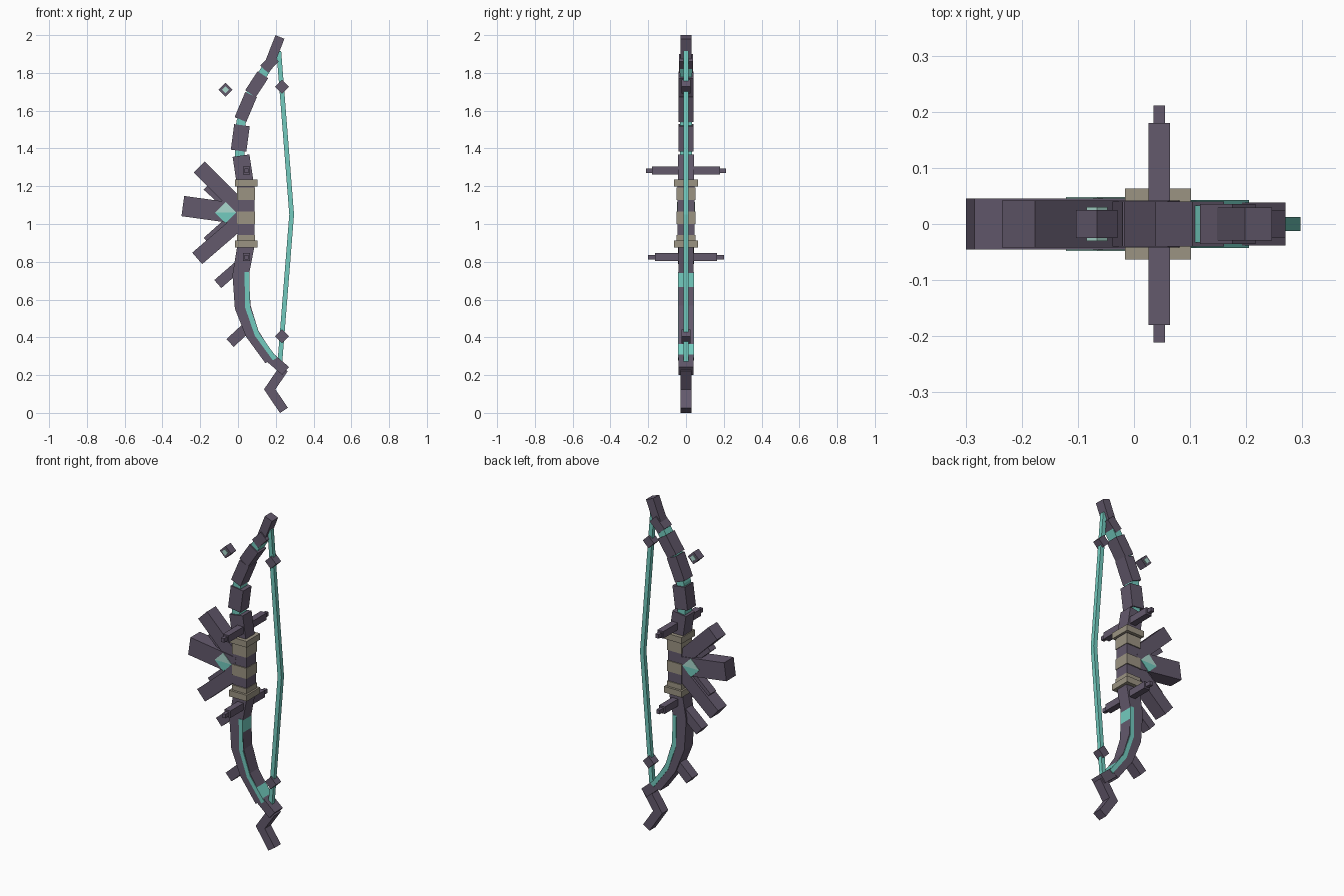
import bpy, bmesh
from mathutils import Vector

cube = bpy.data.objects.get("Cube")
if cube:
    bpy.data.objects.remove(cube, do_unlink=True)


def material(name, rgb):
    m = bpy.data.materials.new(name)
    m.use_nodes = True
    m.diffuse_color = (*rgb, 1)
    m.node_tree.nodes["Principled BSDF"].inputs["Base Color"].default_value = (*rgb, 1)
    return m


PURPLE = material("dusky purple", (0.125, 0.1, 0.15))
TAN = material("wrap tan", (0.33, 0.295, 0.225))
TEAL = material("glowing teal", (0.17, 0.6, 0.52))
PALE = material("pale teal", (0.4, 0.69, 0.61))


def prism(name, outline, depth, mat, y=0):
    """Extrude an x-z outline along y, centred on y."""
    bm = bmesh.new()
    face = bm.faces.new([bm.verts.new((x, y - depth / 2, z)) for x, z in outline])
    ext = bmesh.ops.extrude_face_region(bm, geom=[face])
    verts = [v for v in ext["geom"] if isinstance(v, bmesh.types.BMVert)]
    bmesh.ops.translate(bm, verts=verts, vec=(0, depth, 0))
    bmesh.ops.recalc_face_normals(bm, faces=bm.faces)
    mesh = bpy.data.meshes.new(name)
    bm.to_mesh(mesh)
    bm.free()
    mesh.materials.append(mat)
    obj = bpy.data.objects.new(name, mesh)
    bpy.context.collection.objects.link(obj)
    return obj


def ribbon(name, points, widths, depth, mat):
    """Mitred bar following an x-z path; one width per point."""
    pts = [Vector(p) for p in points]
    if not isinstance(widths, (list, tuple)):
        widths = [widths] * len(pts)
    left, right = [], []
    for i, p in enumerate(pts):
        a = (p - pts[i - 1]).normalized() if i else None
        b = (pts[i + 1] - p).normalized() if i < len(pts) - 1 else None
        d = ((a or b) + (b or a)).normalized()
        n = Vector((-d.y, d.x))
        off = n * widths[i] / 2 / d.dot(a or b)
        left.append(p + off)
        right.append(p - off)
    return prism(name, left + right[::-1], depth, mat)


def box(name, x, z, w, h, depth, mat, y=0):
    outline = [(x - w / 2, z - h / 2), (x + w / 2, z - h / 2),
               (x + w / 2, z + h / 2), (x - w / 2, z + h / 2)]
    return prism(name, outline, depth, mat, y)


def diamond(name, x, z, r, depth, mat):
    return prism(name, [(x - r, z), (x, z - r), (x + r, z), (x, z + r)], depth, mat)


# Upper limb: separate blocks, start, end, width, depth
blocks = [
    ((0.042, 1.19), (0.016, 1.362), 0.09, 0.084),
    ((0.003, 1.388), (0.021, 1.523), 0.083, 0.08),
    ((0.013, 1.553), (0.069, 1.685), 0.067, 0.08),
    ((0.066, 1.69), (0.132, 1.79), 0.067, 0.08),
    ((0.138, 1.82), (0.196, 1.88), 0.056, 0.072),
    ((0.167, 1.85), (0.222, 1.99), 0.051, 0.058),
]
for i, (a, b, w, d) in enumerate(blocks):
    ribbon(f"upper_limb_block_{i + 1}", [a, b], w, d, PURPLE)

# Glowing core seen in the gaps between blocks
core = [(0.02, 1.33), (0.008, 1.37), (0.012, 1.45), (0.016, 1.54),
        (0.068, 1.688), (0.135, 1.8), (0.16, 1.84)]
ribbon("upper_limb_core", core, 0.05, 0.066, TEAL)

# Grip with wraps and end bands
GX = 0.043
box("grip", GX, 1.055, 0.09, 0.35, 0.088, PURPLE)
for i, z in enumerate((1.16, 1.033, 0.91)):
    box(f"grip_wrap_{i + 1}", GX, z, 0.096, 0.064, 0.1, TAN)
for side, z in (("upper", 1.216), ("lower", 0.893)):
    box(f"{side}_grip_band", GX, z, 0.118, 0.037, 0.127, TAN)

# Lower limb, hooked tip and inlay
ribbon("lower_limb", [(0.043, 0.89), (0.014, 0.73), (0.025, 0.56), (0.075, 0.42), (0.17, 0.28)],
       [0.09, 0.086, 0.084, 0.072, 0.06], 0.08, PURPLE)
ribbon("lower_limb_end", [(0.15, 0.31), (0.252, 0.222)], 0.055, 0.077, PURPLE)
ribbon("lower_tip", [(0.243, 0.235), (0.168, 0.125), (0.243, 0.013)], 0.05, 0.058, PURPLE)
ribbon("lower_limb_inlay", [(0.047, 0.745), (0.05, 0.56), (0.1, 0.415), (0.195, 0.285)],
       0.025, 0.086, TEAL)

# Spikes fanning out from the back of the grip and lower limb
spikes = [
    ("upper_fan_spike", (-0.206, 1.302), (0.01, 1.087), 0.083, 0.083),
    ("middle_fan_spike", (-0.292, 1.095), (0.01, 1.053), 0.108, 0.09),
    ("lower_fan_spike", (-0.216, 0.818), (0.01, 1.013), 0.08, 0.083),
    ("upper_inner_spike", (-0.165, 1.2), (0.0, 1.05), 0.05, 0.055),
    ("lower_inner_spike", (-0.165, 0.908), (0.0, 1.055), 0.05, 0.055),
    ("upper_limb_thorn", (-0.107, 0.682), (0.0, 0.775), 0.056, 0.06),
    ("lower_limb_thorn", (-0.042, 0.37), (0.05, 0.455), 0.056, 0.06),
]
for name, a, b, w, d in spikes:
    ribbon(name, [a, b], w, d, PURPLE)

# Crystal in front of the fan, pale upper half
CX, CZ, R = -0.065, 1.06, 0.056
prism("crystal_lower", [(CX - R, CZ), (CX, CZ - R), (CX + R, CZ)], 0.096, TEAL)
prism("crystal_upper", [(CX - R, CZ), (CX, CZ + R), (CX + R, CZ)], 0.096, PALE)

# Guard pins pointing front and back
for level, z, thick, thin in (("upper", 1.283, 0.18, 0.211), ("lower", 0.825, 0.165, 0.2)):
    box(f"{level}_guard_pin", 0.045, z, 0.039, 0.042, thick * 2, PURPLE)
    box(f"{level}_guard_pin_tip", 0.045, z, 0.021, 0.024, thin * 2, PURPLE)

# Floating shard
diamond("floating_shard", -0.066, 1.711, 0.037, 0.05, PURPLE)
diamond("floating_shard_core", -0.066, 1.711, 0.019, 0.06, PALE)

# String with two knots
ribbon("string", [(0.216, 1.915), (0.284, 1.05), (0.222, 0.272)], 0.025, 0.025, TEAL)
for side, z in (("upper", 1.727), ("lower", 0.405)):
    diamond(f"{side}_string_knot", 0.233, z, 0.037, 0.048, PURPLE)
